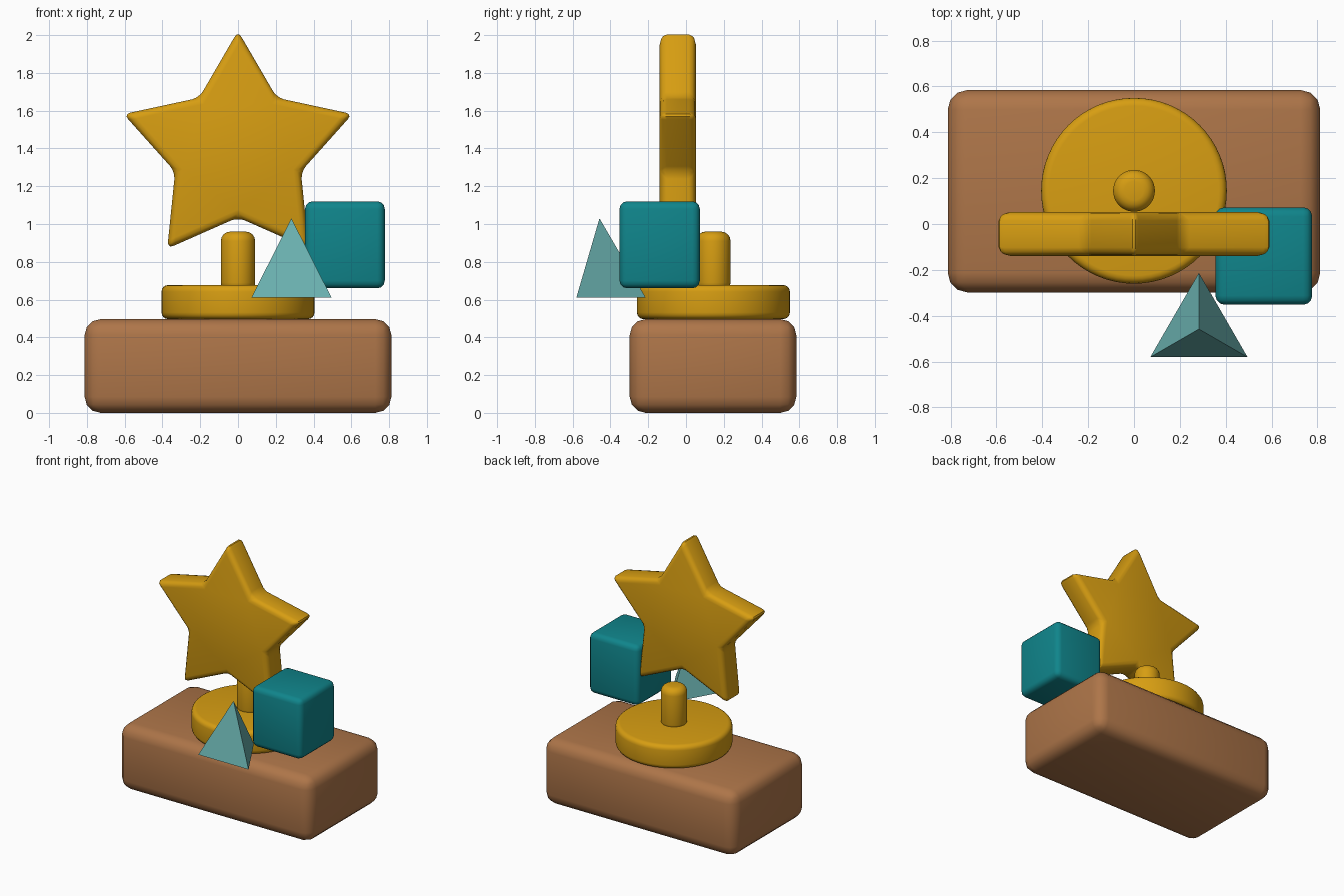
import bpy, bmesh, math

if "Cube" in bpy.data.objects:
    bpy.data.objects.remove(bpy.data.objects["Cube"])


def material(name, rgb):
    m = bpy.data.materials.new(name)
    m.diffuse_color = (*rgb, 1)
    m.use_nodes = True
    m.node_tree.nodes["Principled BSDF"].inputs["Base Color"].default_value = m.diffuse_color
    return m


BROWN = material("warm brown", (0.42, 0.178, 0.066))
GOLD = material("gold", (0.68, 0.34, 0.006))
TEAL = material("deep teal", (0.005, 0.235, 0.26))
AQUA = material("pale teal", (0.147, 0.45, 0.44))


def finish(name, bm, mat, bevel=0, segments=3, smooth=True):
    """Turn a bmesh into a coloured object, with optional rounded edges."""
    bmesh.ops.recalc_face_normals(bm, faces=bm.faces)
    me = bpy.data.meshes.new(name)
    bm.to_mesh(me)
    bm.free()
    me.materials.append(mat)
    ob = bpy.data.objects.new(name, me)
    bpy.context.collection.objects.link(ob)
    bpy.ops.object.select_all(action='DESELECT')
    ob.select_set(True)
    bpy.context.view_layer.objects.active = ob
    if bevel:
        mod = ob.modifiers.new("rounded edges", 'BEVEL')
        mod.width = bevel
        mod.segments = segments
        mod.limit_method = 'ANGLE'
        mod.angle_limit = math.radians(30)
        bpy.ops.object.modifier_apply(modifier=mod.name)
    if smooth:
        bpy.ops.object.shade_smooth_by_angle(angle=math.radians(40))
    return ob


def box(name, lo, hi, mat, bevel):
    bm = bmesh.new()
    bmesh.ops.create_cube(bm, size=1)
    for v in bm.verts:
        v.co = [(a + b) / 2 + c * (b - a) for a, b, c in zip(lo, hi, v.co)]
    return finish(name, bm, mat, bevel)


def cone(name, x, y, z0, z1, r0, r1, sides, mat, bevel=0, smooth=True, turn=0):
    bm = bmesh.new()
    low = [bm.verts.new((x + r0 * math.cos(turn + i * math.tau / sides),
                         y + r0 * math.sin(turn + i * math.tau / sides), z0))
           for i in range(sides)]
    bm.faces.new(low)
    if r1:
        high = [bm.verts.new((x + (v.co.x - x) * r1 / r0,
                              y + (v.co.y - y) * r1 / r0, z1)) for v in low]
        bm.faces.new(high)
    else:
        high = [bm.verts.new((x, y, z1))] * sides
    for i in range(sides):
        j = (i + 1) % sides
        bm.faces.new((low[i], low[j], high[j], high[i]) if r1
                     else (low[i], low[j], high[i]))
    return finish(name, bm, mat, bevel, 4, smooth)


# Plinth
box("plinth", (-0.812, -0.298, 0), (0.812, 0.584, 0.497), BROWN, 0.085)

# Round foot and post
cone("round_foot", 0, 0.145, 0.497, 0.677, 0.405, 0.405, 64, GOLD, 0.035)
cone("post", 0, 0.145, 0.64, 0.96, 0.091, 0.091, 48, GOLD, 0.05)

# Upright five-pointed star
bm = bmesh.new()
outline = []
for i in range(10):
    r = 0.35 if i % 2 else 0.637
    a = math.pi / 2 + i * math.pi / 5
    outline.append(bm.verts.new((r * math.cos(a), -0.14, 1.385 + r * math.sin(a))))
face = bm.faces.new(outline)
ext = bmesh.ops.extrude_face_region(bm, geom=[face])
for v in ext["geom"]:
    if isinstance(v, bmesh.types.BMVert):
        v.co.y = 0.053
finish("star", bm, GOLD, 0.038)

# Floating cube and three-sided pyramid
box("cube", (0.355, -0.352, 0.66), (0.777, 0.073, 1.12), TEAL, 0.04)
cone("pyramid", 0.283, -0.458, 0.61, 1.03, 0.245, 0, 3, AQUA,
     smooth=False, turn=math.pi / 2)
